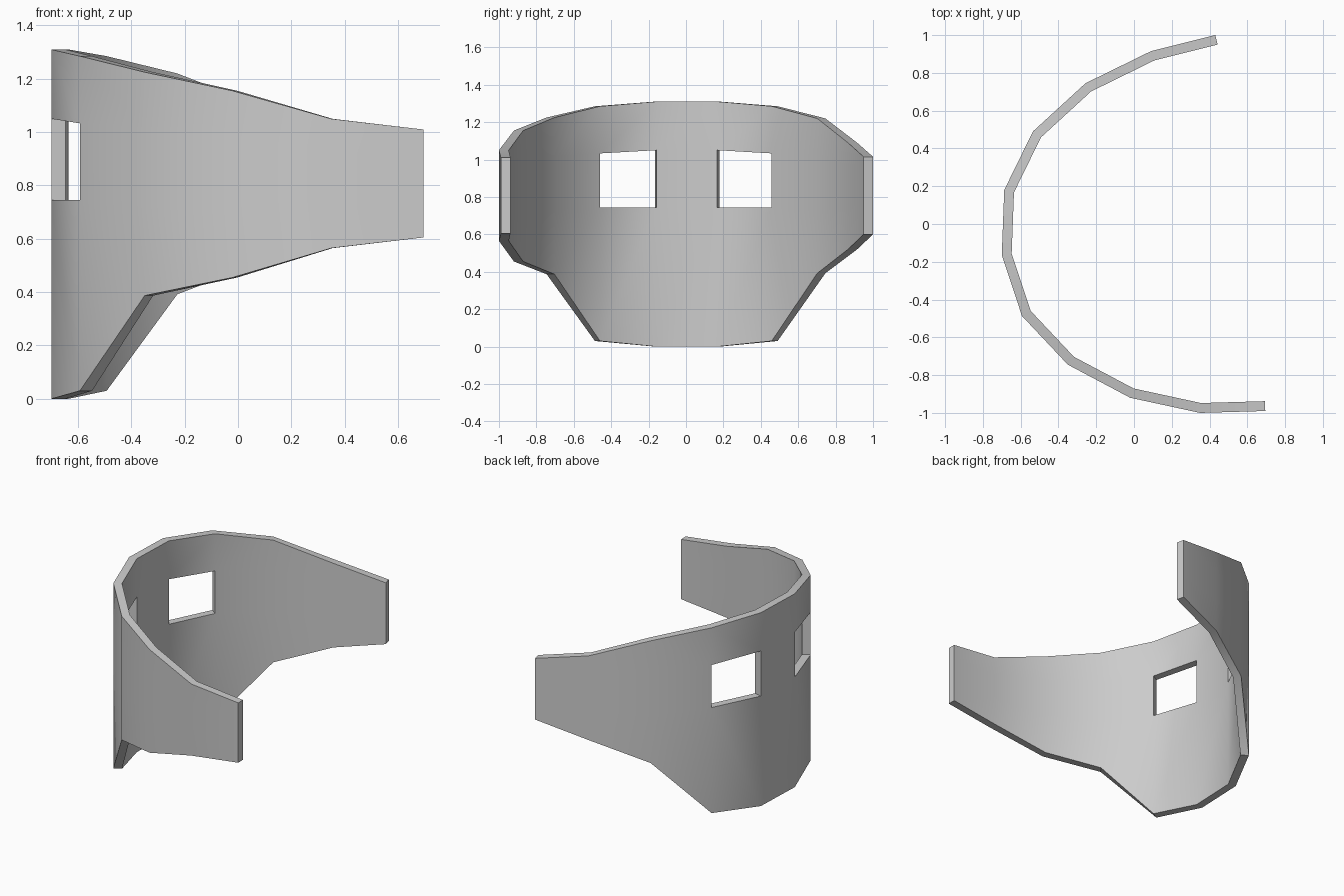
import bpy, bmesh, math
from mathutils import Vector

cube = bpy.data.objects.get("Cube")
if cube:
    bpy.data.objects.remove(cube, do_unlink=True)

THICKNESS = 0.052

# Outer outline seen from above, with bottom and top heights: x, y, low, high
OUTLINE = [
    (0.695, -0.99, 0.605, 1.01), (0.35, -1.0, 0.565, 1.05),
    (-0.02, -0.92, 0.455, 1.155), (-0.35, -0.745, 0.387, 1.225),
    (-0.593, -0.487, 0.03, 1.285), (-0.70, -0.165, 0.0, 1.31),
    (-0.687, 0.18, 0.0, 1.31), (-0.535, 0.49, 0.03, 1.285),
    (-0.257, 0.745, 0.392, 1.22), (0.09, 0.915, 0.52, 1.09),
    (0.43, 1.0, 0.60, 1.015),
]
# Eye opening heights on the columns that border an opening
EYE_COLUMNS = {4: (0.745, 1.033), 5: (0.745, 1.05),
               6: (0.745, 1.05), 7: (0.745, 1.033)}
EYE_PANELS = (4, 6)

points = [Vector(p[:2]) for p in OUTLINE]


def inward(i):
    """Mitred offset from the outer to the inner wall at column i."""
    normals = []
    for a, b in ((i - 1, i), (i, i + 1)):
        if a >= 0 and b < len(points):
            d = (points[b] - points[a]).normalized()
            normals.append(Vector((d.y, -d.x)))
    n = sum(normals, Vector((0, 0))).normalized()
    return (n * THICKNESS / n.dot(normals[0])).to_3d()


# Outer wall as a grid of panels, leaving the eye openings out
bm = bmesh.new()
columns, offsets = [], {}
for i, (x, y, low, high) in enumerate(OUTLINE):
    span = high - low
    mids = EYE_COLUMNS.get(i, (low + span * 0.4, low + span * 0.75))
    columns.append([bm.verts.new((x, y, z)) for z in (low, *mids, high)])
    offsets[(round(x, 3), round(y, 3))] = inward(i)
for i in range(len(columns) - 1):
    a, b = columns[i], columns[i + 1]
    for r in range(3):
        if not (i in EYE_PANELS and r == 1):
            bm.faces.new((a[r], b[r], b[r + 1], a[r + 1]))

# Inner wall, rims and opening reveals
grown = bmesh.ops.extrude_face_region(bm, geom=bm.faces[:], use_keep_orig=True)
for v in grown["geom"]:
    if isinstance(v, bmesh.types.BMVert):
        v.co += offsets[(round(v.co.x, 3), round(v.co.y, 3))]
bmesh.ops.recalc_face_normals(bm, faces=bm.faces[:])

mesh = bpy.data.meshes.new("curved_mask")
bm.to_mesh(mesh)
bm.free()
mask = bpy.data.objects.new("curved_mask", mesh)
bpy.context.collection.objects.link(mask)

# Plain grey material
grey = bpy.data.materials.new("light_grey")
grey.use_nodes = True
grey.diffuse_color = (0.6, 0.6, 0.6, 1)
grey.node_tree.nodes["Principled BSDF"].inputs["Base Color"].default_value = (0.6, 0.6, 0.6, 1)
mesh.materials.append(grey)

# Smooth around the curve, crisp at the rims
bpy.ops.object.select_all(action="DESELECT")
mask.select_set(True)
bpy.context.view_layer.objects.active = mask
bpy.ops.object.shade_smooth_by_angle(angle=math.radians(35))
